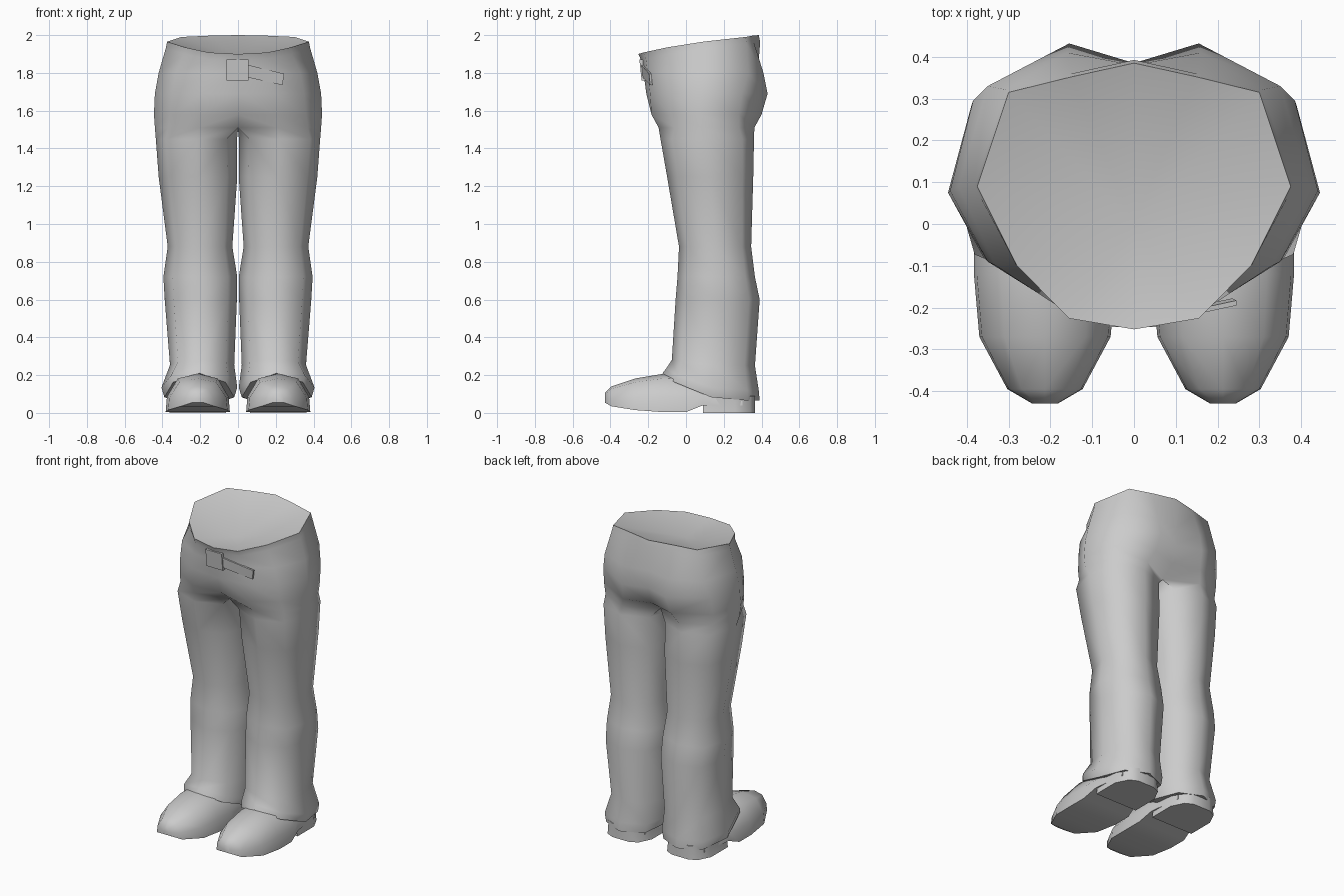
import bpy, bmesh, math
from mathutils import Vector

if "Cube" in bpy.data.objects:
    bpy.data.objects.remove(bpy.data.objects["Cube"])


def finish(name, bm, mirror=True, angle=60):
    """Mirror across x = 0, fix normals, shade smooth."""
    if mirror:
        bmesh.ops.mirror(bm, geom=bm.verts[:] + bm.edges[:] + bm.faces[:],
                         axis='X', merge_dist=0.001)
    bmesh.ops.recalc_face_normals(bm, faces=bm.faces[:])
    me = bpy.data.meshes.new(name)
    bm.to_mesh(me)
    bm.free()
    ob = bpy.data.objects.new(name, me)
    bpy.context.collection.objects.link(ob)
    bpy.ops.object.select_all(action='DESELECT')
    ob.select_set(True)
    bpy.context.view_layer.objects.active = ob
    bpy.ops.object.shade_smooth_by_angle(angle=math.radians(angle))
    return ob


def bridge(bm, a, b, closed=True):
    n = len(a)
    for i in range(n if closed else n - 1):
        j = (i + 1) % n
        bm.faces.new((a[i], a[j], b[j], b[i]))


def leg_ring(bm, x0, x1, y0, y1, z_front, z_back):
    """Eight-sided ring; z rises towards the front of the hem."""
    cx, cy, rx, ry = (x0 + x1) / 2, (y0 + y1) / 2, (x1 - x0) / 2, (y1 - y0) / 2
    ring = []
    for k in range(8):
        a = math.radians(-45 + 45 * k)
        # slightly squared diagonal corners
        s = 1.06 if k % 2 == 0 else 1.0
        y = cy - ry * math.cos(a) * s
        t = min(1, max(0, (y1 - y) / (y1 - y0)))
        z = z_back + (z_front - z_back) * t ** 3
        ring.append(bm.verts.new((cx + rx * math.sin(a) * s, y, z)))
    return ring


# Trousers: half hips, front centre round to back centre, then one leg
bm = bmesh.new()
rim = [(0, -.252, 1.9), (.155, -.226, 1.908), (.28, -.1, 1.935), (.375, .09, 1.965),
       (.3, .315, 1.99), (.15, .352, 1.997), (0, .385, 2.0)]
hips = [
    (1.8, [(0, -.225), (.17, -.203), (.33, -.1), (.42, .09), (.35, .33), (.16, .41), (0, .38)]),
    (1.69, [(0, -.21), (.19, -.19), (.35, -.09), (.44, .08), (.385, .295), (.155, .432), (0, .385)]),
    (1.58, [(0, -.175), (.2, -.183), (.36, -.08), (.445, .075), (.39, .28), (.17, .4), (0, .35)]),
    (1.51, [(0, -.09), (.21, -.145), (.37, -.06), (.44, .08), (.38, .28), (.2, .362), (0, .26)]),
]
top = [bm.verts.new(p) for p in rim]
# folded waistband just under the rim
band = [bm.verts.new((x * 1.02, y * (.94 if y < 0 else 1.02), z - .035)) for x, y, z in rim]
bridge(bm, top, band, False)
prev = band
for z, pts in hips:
    cur = [bm.verts.new((x, y, z)) for x, y in pts]
    bridge(bm, prev, cur, False)
    prev = cur

# dished cap closing the waist
centre = bm.verts.new((0, 0, 1.87))
for a, b in zip(top, top[1:]):
    bm.faces.new((a, b, centre))

# leg down to the flared hem
prev = prev + [bm.verts.new((0, .08, 1.5))]
for r in [(.005, .435, -.135, .36, 1.45, 1.45),
          (.004, .42, -.1, .356, 1.25, 1.25),
          (.03, .372, -.037, .345, .88, .88),
          (.004, .395, -.045, .365, .72, .72),
          (.006, .388, -.055, .39, .6, .6),
          (.02, .36, -.075, .365, .28, .25),
          (.004, .405, -.105, .385, .235, .12),
          (.02, .39, -.125, .39, .21, .065)]:
    cur = leg_ring(bm, *r)
    bridge(bm, prev, cur)
    prev = cur
bm.faces.new(prev)
finish("trousers", bm)


def shoe_part(name, stations, top_scale, cx=.213):
    """Loft of seven-point sections along y: (y, half width, bottom, top)."""
    bm = bmesh.new()
    prev = None
    for y, w, z0, z1 in stations:
        h = z1 - z0
        section = [(-w, 0), (w, 0), (w * .96, .4), (w * top_scale, .88),
                   (0, 1), (-w * top_scale, .88), (-w * .96, .4)]
        cur = [bm.verts.new((cx + x, y, z0 + h * t)) for x, t in section]
        if prev:
            bridge(bm, prev, cur)
        else:
            bm.faces.new(cur)
        prev = cur
    bm.faces.new(prev)
    finish(name, bm, angle=50)


shoe_part("shoes", [(-.43, .03, .055, .105), (-.395, .09, .035, .14),
                    (-.27, .157, .015, .182), (-.12, .17, .004, .207),
                    (0, .17, .004, .2), (.09, .155, .04, .19),
                    (.3, .13, .04, .14)], .62)
shoe_part("heels", [(.09, .15, 0, .1), (.26, .15, 0, .1),
                    (.34, .11, 0, .1), (.365, .06, 0, .1)], .95)


def plate(name, corners, thick=.012):
    """Thin four-cornered plate lying against the front."""
    bm = bmesh.new()
    front = [bm.verts.new(c) for c in corners]
    back = [bm.verts.new(Vector(c) + Vector((0, thick, 0))) for c in corners]
    bm.faces.new(front)
    bm.faces.new(back)
    bridge(bm, front, back)
    finish(name, bm, mirror=False, angle=30)


# Belt buckle and loose strap end
plate("buckle", [(-.06, -.235, 1.76), (.055, -.235, 1.76),
                 (.055, -.247, 1.872), (-.06, -.247, 1.872)], .03)
plate("strap_end", [(.055, -.228, 1.775), (.235, -.19, 1.735),
                    (.245, -.195, 1.795), (.055, -.236, 1.842)])
